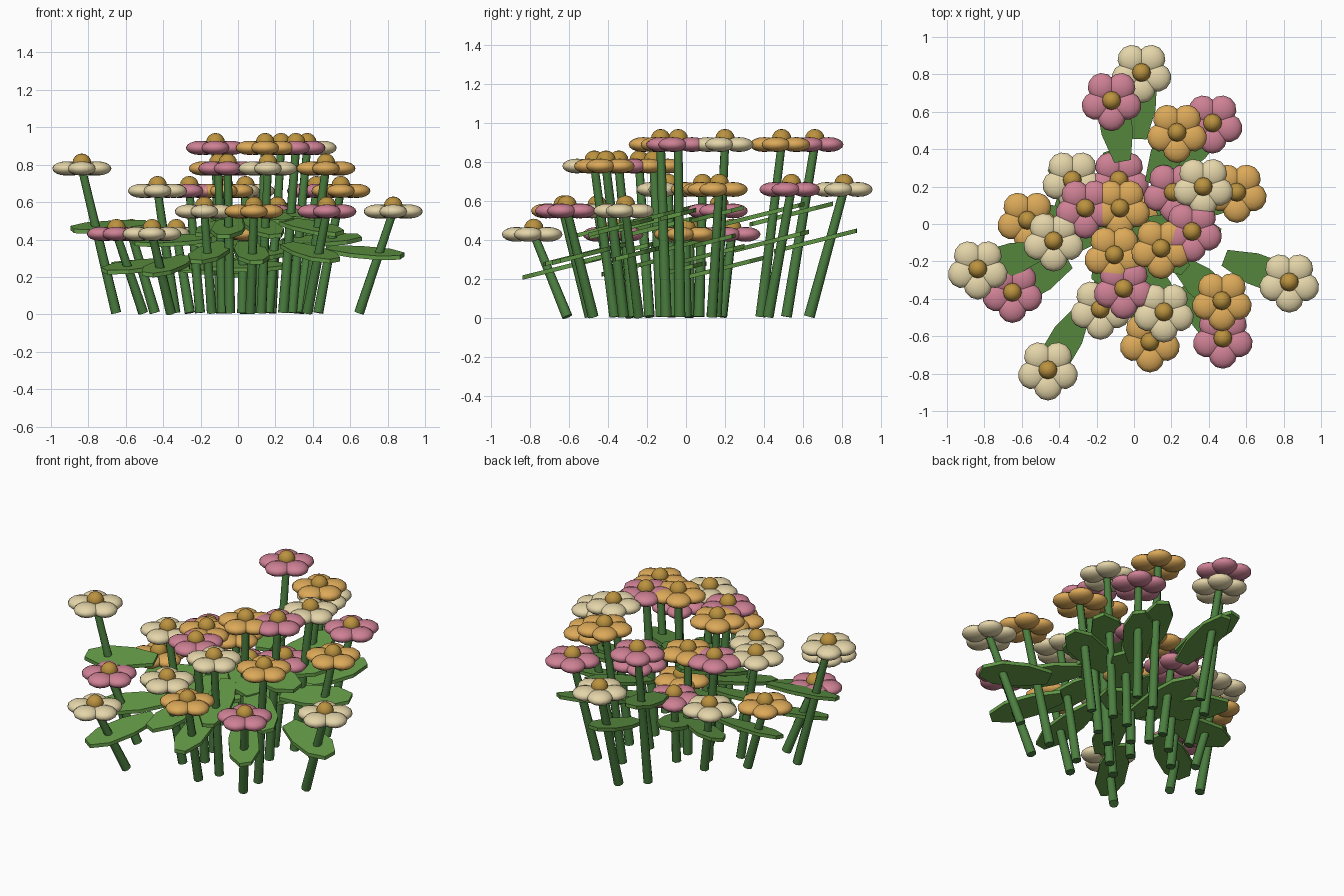
import bpy, bmesh, math
from mathutils import Vector, Matrix

if "Cube" in bpy.data.objects:
    bpy.data.objects.remove(bpy.data.objects["Cube"])


def material(name, rgb):
    m = bpy.data.materials.new(name)
    m.diffuse_color = (*rgb, 1)
    m.use_nodes = True
    m.node_tree.nodes["Principled BSDF"].inputs["Base Color"].default_value = m.diffuse_color
    return m


MATS = {
    "pink": material("pink", (0.62, 0.22, 0.30)),
    "cream": material("cream", (0.78, 0.67, 0.40)),
    "orange": material("orange", (0.72, 0.40, 0.10)),
    "centre": material("centre", (0.50, 0.29, 0.05)),
    "stem": material("stem", (0.07, 0.21, 0.05)),
    "leaf": material("leaf", (0.12, 0.31, 0.06)),
}

# Flower heads: (x, y) grouped by height and colour
FLOWERS = {
    (0.89, "pink"): [(-0.12, 0.66), (0.31, -0.04)],
    (0.89, "orange"): [(0.23, 0.49), (0.145, -0.13)],
    (0.89, "cream"): [(0.37, 0.20)],
    (0.78, "cream"): [(-0.835, -0.24), (0.16, -0.47)],
    (0.78, "pink"): [(-0.055, -0.345)],
    (0.78, "orange"): [(0.47, -0.41), (-0.105, -0.165)],
    (0.66, "cream"): [(-0.43, -0.09), (0.04, 0.81)],
    (0.66, "pink"): [(-0.26, 0.085), (0.42, 0.54)],
    (0.66, "orange"): [(-0.075, 0.085), (0.55, 0.17)],
    (0.55, "cream"): [(-0.18, -0.455), (0.83, -0.31)],
    (0.55, "orange"): [(0.085, -0.63)],
    (0.55, "pink"): [(0.475, -0.61), (0.21, 0.17)],
    (0.43, "pink"): [(-0.65, -0.365), (-0.08, 0.235)],
    (0.43, "cream"): [(-0.46, -0.78), (-0.33, 0.235)],
    (0.43, "orange"): [(-0.57, 0.02), (0.03, 0.0)],
}


def finish(bm, name, mat, smooth=True):
    me = bpy.data.meshes.new(name)
    bmesh.ops.recalc_face_normals(bm, faces=bm.faces[:])
    for f in bm.faces:
        f.smooth = smooth and len(f.verts) < 5
    bm.to_mesh(me)
    bm.free()
    me.materials.append(MATS[mat])
    ob = bpy.data.objects.new(name, me)
    bpy.context.collection.objects.link(ob)
    return ob


def ellipsoid(bm, centre, size, turn=0):
    m = Matrix.Translation(centre) @ Matrix.Rotation(turn, 4, "Z") @ Matrix.Diagonal((*size, 1))
    bmesh.ops.create_uvsphere(bm, u_segments=12, v_segments=8, radius=1, matrix=m)


def flower_head(pos, colour):
    # Five flattened petals around a button centre
    bm = bmesh.new()
    for k in range(5):
        a = math.radians(-90 + 72 * k)
        ellipsoid(bm, pos + 0.088 * Vector((math.cos(a), math.sin(a), 0)), (0.076, 0.076, 0.038), a)
    finish(bm, "petals", colour)
    bm = bmesh.new()
    ellipsoid(bm, pos + Vector((0, 0, 0.03)), (0.05, 0.05, 0.05))
    finish(bm, "flower_centre", "centre")


def stem(base, top):
    bm = bmesh.new()
    d = top - base
    m = Matrix.Translation((base + top) / 2) @ d.to_track_quat("Z", "Y").to_matrix().to_4x4()
    bmesh.ops.create_cone(bm, cap_ends=True, segments=8, radius1=0.028, radius2=0.022,
                          depth=d.length, matrix=m)
    finish(bm, "stem", "stem")


def leaf(pos, angle):
    # Thin blade lying outwards, all blades sloping up towards the back
    half = [(-0.21, 0.045), (-0.05, 0.085), (0.11, 0.085), (0.21, 0.035)]
    outline = half + [(x, -w) for x, w in reversed(half)]
    c, s = math.cos(angle), math.sin(angle)
    bm = bmesh.new()
    rings = []
    for t in (-0.011, 0.011):
        ring = []
        for u, w in outline:
            x, y = u * c - w * s, u * s + w * c
            ring.append(bm.verts.new(pos + Vector((x, y, 0.25 * y + t))))
        rings.append(ring)
    low, high = rings
    bm.faces.new(low[::-1])
    bm.faces.new(high)
    n = len(outline)
    for i in range(n):
        j = (i + 1) % n
        bm.faces.new((low[i], low[j], high[j], high[i]))
    finish(bm, "leaf", "leaf", smooth=False)


for (z, colour), places in FLOWERS.items():
    for x, y in places:
        flower_head(Vector((x, y, z)), colour)
        stem(Vector((0.78 * x, 0.78 * y, 0.008)), Vector((x, y, z)))
        leaf(Vector((0.82 * x, 0.82 * y, 0.6 * z)), math.atan2(y, x))
